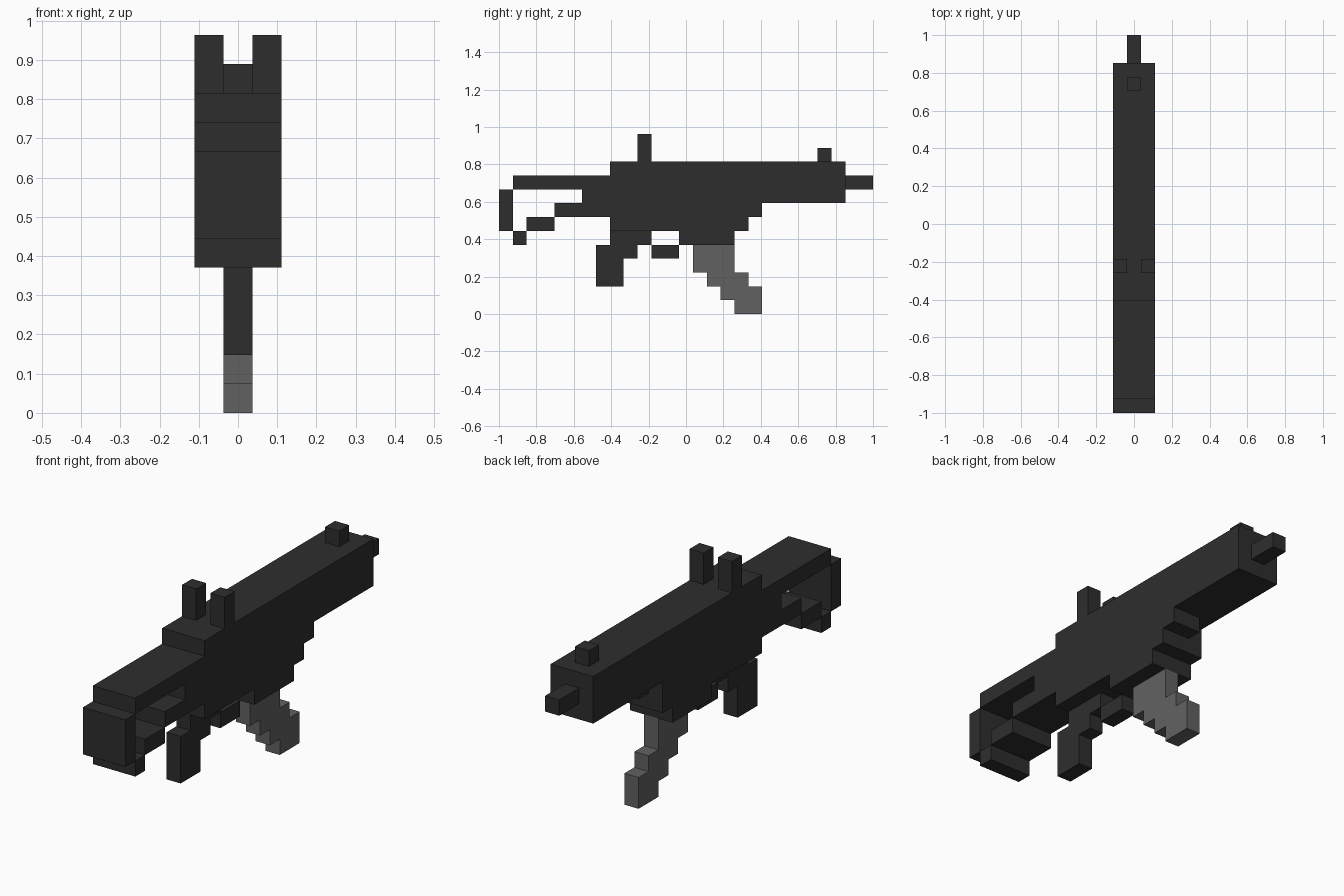
import bpy
import bmesh

cube = bpy.data.objects.get("Cube")
if cube:
    bpy.data.objects.remove(cube, do_unlink=True)

U = 2 / 27      # one block of the grid
HALF = 13.5     # half the length in blocks


def make_material(name, grey):
    mat = bpy.data.materials.new(name)
    mat.use_nodes = True
    colour = (grey, grey, grey, 1)
    mat.diffuse_color = colour
    mat.node_tree.nodes["Principled BSDF"].inputs["Base Color"].default_value = colour
    return mat


DARK = make_material("dark gunmetal", 0.0265)
GREY = make_material("smoky grey", 0.121)


def slab(name, profile, x0, x1, mat=DARK):
    """Extrude a side profile of (y, z) block corners from x0 to x1."""
    bm = bmesh.new()
    verts = [bm.verts.new((x0 * U, (y - HALF) * U, z * U)) for y, z in profile]
    face = bm.faces.new(verts)
    new = bmesh.ops.extrude_face_region(bm, geom=[face])["geom"]
    moved = [g for g in new if isinstance(g, bmesh.types.BMVert)]
    bmesh.ops.translate(bm, verts=moved, vec=((x1 - x0) * U, 0, 0))
    bmesh.ops.recalc_face_normals(bm, faces=bm.faces)
    mesh = bpy.data.meshes.new(name)
    bm.to_mesh(mesh)
    bm.free()
    mesh.materials.append(mat)
    obj = bpy.data.objects.new(name, mesh)
    bpy.context.collection.objects.link(obj)
    return obj


def box(name, y0, y1, z0, z1, x0, x1, mat=DARK):
    return slab(name, [(y0, z0), (y1, z0), (y1, z1), (y0, z1)], x0, x1, mat)


# Receiver with upper stock and magazine well, full width
slab("receiver", [(1, 9), (6, 9), (6, 8), (4, 8), (4, 7), (8, 7), (8, 6),
                  (13, 6), (13, 5), (17, 5), (17, 6), (18, 6), (18, 8),
                  (25, 8), (25, 11), (8, 11), (8, 10), (1, 10)], -1.5, 1.5)

# Stock end and lower stock steps
box("butt_plate", 0, 1, 6, 9, -1.5, 1.5)
box("stock_toe", 1, 2, 5, 6, -1.5, 1.5)
box("stock_lower_bar", 2, 4, 6, 7, -1.5, 1.5)

# Block under the handguard, set in on the right side
box("handguard_block", 18, 19, 7, 8, -0.5, 1.5)

# Barrel and sights
box("barrel", 25, 27, 9, 10, -0.5, 0.5)
box("muzzle_sight", 23, 24, 11, 12, -0.5, 0.5)
for side, x in (("right", -1.5), ("left", 0.5)):
    box("rear_sight_" + side, 10, 11, 11, 13, x, x + 1)

# Grip and trigger guard
slab("grip", [(7, 2), (9, 2), (9, 4), (10, 4), (10, 5), (11, 5), (11, 6),
              (8, 6), (8, 5), (7, 5)], -0.5, 0.5)
box("trigger_guard", 11, 13, 4, 5, -0.5, 0.5)

# Stepped magazine
slab("magazine", [(17, 0), (19, 0), (19, 2), (18, 2), (18, 3), (17, 3), (17, 5),
                  (14, 5), (14, 3), (15, 3), (15, 2), (16, 2), (16, 1), (17, 1)],
     -0.5, 0.5, GREY)
